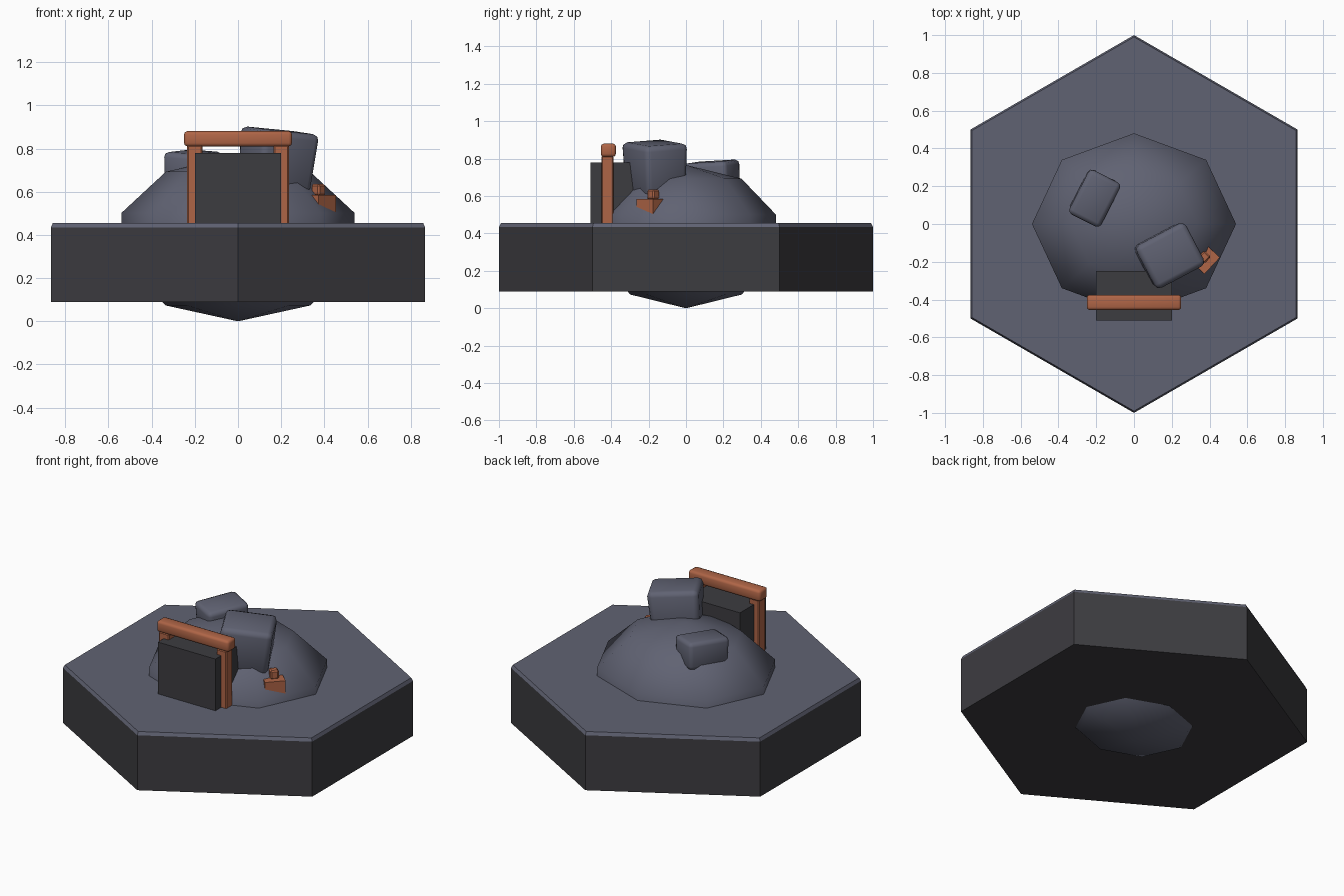
import bpy, bmesh, math
from mathutils import Matrix, Vector, Euler

if "Cube" in bpy.data.objects:
    bpy.data.objects.remove(bpy.data.objects["Cube"])


def material(name, rgb):
    m = bpy.data.materials.new(name)
    m.diffuse_color = (*rgb, 1)
    m.use_nodes = True
    m.node_tree.nodes["Principled BSDF"].inputs["Base Color"].default_value = m.diffuse_color
    return m


slate = material("slate stone", (0.117, 0.123, 0.170))
dark = material("charcoal", (0.046, 0.045, 0.051))
rust = material("rust wood", (0.430, 0.130, 0.062))


def make(name, bm, mat, smooth=None):
    me = bpy.data.meshes.new(name)
    bmesh.ops.recalc_face_normals(bm, faces=bm.faces)
    bm.to_mesh(me)
    bm.free()
    ob = bpy.data.objects.new(name, me)
    bpy.context.collection.objects.link(ob)
    me.materials.append(mat)
    if smooth is not None:
        bpy.ops.object.select_all(action='DESELECT')
        ob.select_set(True)
        bpy.context.view_layer.objects.active = ob
        bpy.ops.object.shade_smooth_by_angle(angle=math.radians(smooth))
    return ob


def box(name, loc, size, mat, rot=(0, 0, 0), bevel=0, segments=2, taper=1, smooth=None):
    """Box with optional narrower bottom, rounded edges and rotation in degrees."""
    bm = bmesh.new()
    bmesh.ops.create_cube(bm, size=1)
    for v in bm.verts:
        k = taper if v.co.z < 0 else 1
        v.co = Vector((v.co.x * size[0] * k, v.co.y * size[1] * k, v.co.z * size[2]))
    if bevel:
        bmesh.ops.bevel(bm, geom=bm.edges[:], offset=bevel, segments=segments,
                        profile=0.5, affect='EDGES')
    e = Euler([math.radians(a) for a in rot])
    bm.transform(Matrix.Translation(loc) @ e.to_matrix().to_4x4())
    return make(name, bm, mat, smooth)


def hex_slab(name, z0, z1, r0, r1, mat):
    bm = bmesh.new()
    bmesh.ops.create_cone(bm, cap_ends=True, segments=6, radius1=r0, radius2=r1, depth=z1 - z0)
    # put one corner on the y axis
    a = max(bm.verts, key=lambda v: v.co.y).co
    turn = math.pi / 2 - math.atan2(a.y, a.x)
    bm.transform(Matrix.Translation((0, 0, (z0 + z1) / 2)) @ Matrix.Rotation(turn, 4, 'Z'))
    return make(name, bm, mat)


# hexagonal tile with a thin stone top
hex_slab("tile_base", 0.09, 0.435, 1.0, 1.0, dark)
hex_slab("tile_top", 0.435, 0.455, 1.0, 0.99, slate)

# low-poly boulder mound, poking out below the tile
bm = bmesh.new()
bmesh.ops.create_uvsphere(bm, u_segments=8, v_segments=5, radius=1)
bm.transform(Matrix.Translation((0, 0, 0.383)) @ Matrix.Diagonal((0.568, 0.505, 0.383, 1)))
make("mound", bm, slate, 80)

# two loose rocks on the mound
box("large_rock", (0.18, -0.165, 0.745), (0.30, 0.26, 0.28), slate,
    rot=(4, 5, 28), bevel=0.03, taper=0.92, smooth=60)
box("small_rock", (-0.21, 0.14, 0.70), (0.19, 0.265, 0.17), slate,
    rot=(3, 4, -27), bevel=0.025, taper=0.94, smooth=60)

# dark mine entrance
box("entrance", (0, -0.38, 0.61), (0.40, 0.26, 0.34), dark)

# timber frame
for side, x in (("left", -0.2), ("right", 0.2)):
    box(side + "_post", (x, -0.42, 0.632), (0.07, 0.065, 0.365), rust, bevel=0.006, segments=1)
box("lintel", (0, -0.415, 0.845), (0.50, 0.08, 0.07), rust, bevel=0.015, smooth=60)

# lantern half sunk in the slope
box("lantern_body", (0.37, -0.18, 0.525), (0.12, 0.12, 0.12), rust, rot=(0, 0, 47))
box("lantern_cap", (0.372, -0.175, 0.608), (0.05, 0.05, 0.055), rust, rot=(0, 0, 47),
    bevel=0.008, segments=1)
